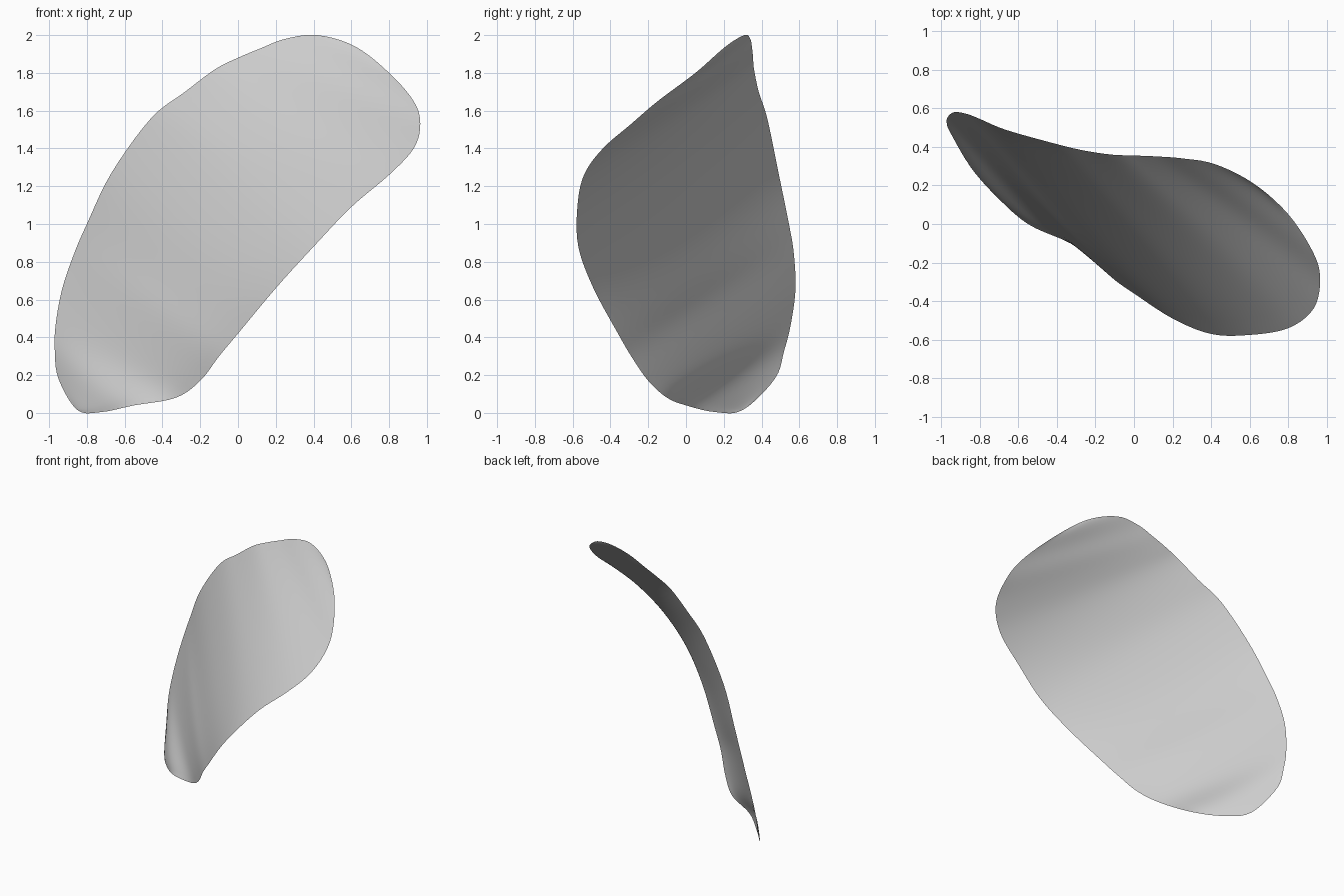
import bpy
import bmesh
import math
from mathutils import Vector

# Remove the default object
default_object = bpy.data.objects.get("Cube")
if default_object:
    bpy.data.objects.remove(default_object, do_unlink=True)

# Rim of the petal: two tips joined by a lower and an upper edge
TOP_TIP = (.62, .21, 1.94)
BOTTOM_TIP = (-.85, .3, .015)
LOWER_EDGE = [
    (.8, .05, 1.8), (.93, -.15, 1.65), (.965, -.29, 1.53), (.93, -.44, 1.4),
    (.8, -.54, 1.26), (.6, -.575, 1.09), (.4, -.57, .88), (.2, -.49, .66),
    (0, -.36, .42), (-.1, -.29, .3), (-.2, -.2, .17), (-.33, -.1, .08),
    (-.55, 0, .04), (-.72, .15, .005)]
UPPER_EDGE = [
    (.42, .31, 2), (.25, .34, 1.98), (.12, .35, 1.93), (0, .355, 1.88),
    (-.12, .36, 1.82), (-.28, .385, 1.7), (-.46, .43, 1.56), (-.67, .49, 1.27),
    (-.8, .545, 1), (-.865, .57, .85), (-.93, .58, .66), (-.965, .555, .47),
    (-.97, .52, .33), (-.95, .47, .18)]
STEPS = 5      # samples between neighbouring rim points
ACROSS = 24    # faces across the petal


def smooth_loop(points, steps):
    """Closed curve that passes smoothly through all the points."""
    points = [Vector(p) for p in points]
    count = len(points)
    curve = []
    for i in range(count):
        a, b, c, d = (points[(i + k) % count] for k in (-1, 0, 1, 2))
        for s in range(steps):
            t = s / steps
            curve.append(b + (c - a) * (t / 2)
                         + (a * 2 - b * 5 + c * 4 - d) * (t * t / 2)
                         + (b * 3 - a - c * 3 + d) * (t ** 3 / 2))
    return curve


def make_material(name, colour):
    material = bpy.data.materials.new(name)
    material.use_nodes = True
    material.diffuse_color = colour
    shader = next(n for n in material.node_tree.nodes
                  if n.type == 'BSDF_PRINCIPLED')
    shader.inputs["Base Color"].default_value = colour
    return material


def build_petal():
    rim = smooth_loop([TOP_TIP] + LOWER_EDGE + [BOTTOM_TIP] + UPPER_EDGE[::-1],
                      STEPS)
    row_count = len(rim) // 2 + 1
    outward_top = Vector((-.4, -.28, .87))
    outward_bottom = Vector((-.82, -.57, 0))
    bm = bmesh.new()
    rows = []

    # Rows run between the edges: hollow in the upper half, domed in the lower
    for k in range(row_count):
        start, end = rim[k], rim[-k]
        along = k / (row_count - 1)
        outward = outward_top.lerp(outward_bottom, along)
        dome = .033 * math.sin(math.pi * max(0, along * 2 - 1))
        hollow = .025 * math.sin(math.pi * min(1, along / .65))
        row = []
        for j in range(ACROSS + 1):
            t = j / ACROSS
            height = (dome * math.sin(math.pi * t ** .7)
                      - hollow * math.sin(math.pi * t))
            row.append(bm.verts.new(start.lerp(end, t) + outward * height))
        rows.append(row)

    # Skin between neighbouring rows
    for first, second in zip(rows, rows[1:]):
        for j in range(ACROSS):
            bm.faces.new((first[j], first[j + 1], second[j + 1], second[j]))

    # Close the two tips, then relax the inside while the rim stays put
    bmesh.ops.remove_doubles(bm, verts=bm.verts[:], dist=.0005)
    inside = [v for v in bm.verts if not v.is_boundary]
    for _ in range(8):
        bmesh.ops.smooth_vert(bm, verts=inside, factor=.5, use_axis_x=True,
                              use_axis_y=True, use_axis_z=True)

    # Turn the outer face to the front
    bm.normal_update()
    if sum(f.normal.y * f.calc_area() for f in bm.faces) > 0:
        bmesh.ops.reverse_faces(bm, faces=bm.faces[:])
    for face in bm.faces:
        face.smooth = True

    mesh = bpy.data.meshes.new("petal")
    bm.to_mesh(mesh)
    bm.free()
    petal = bpy.data.objects.new("petal", mesh)
    bpy.context.collection.objects.link(petal)
    return petal


petal = build_petal()
petal.data.materials.append(make_material("light grey", (.61, .61, .61, 1)))
